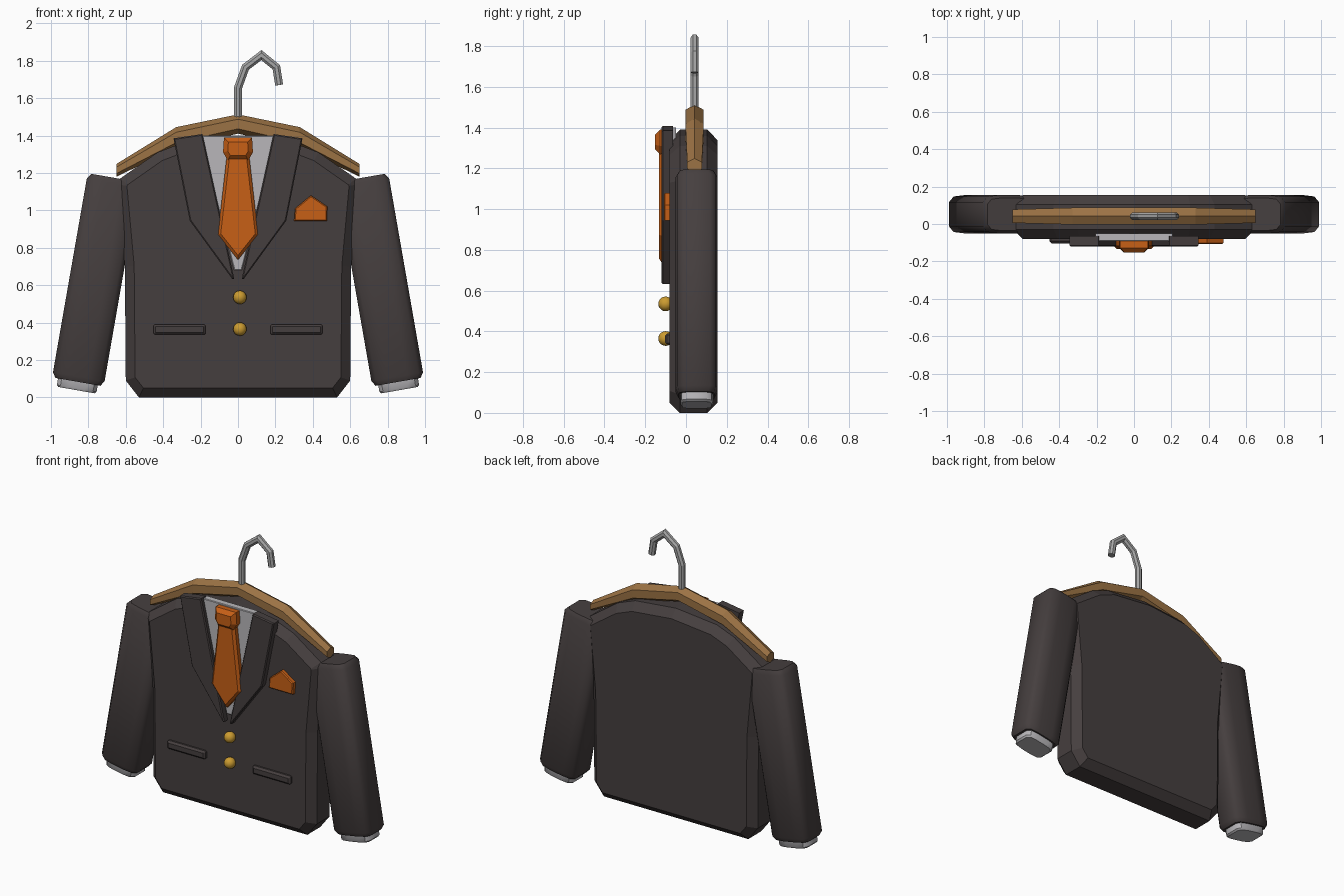
import bpy, bmesh, math
from mathutils import Vector, Matrix

cube = bpy.data.objects.get("Cube")
if cube:
    bpy.data.objects.remove(cube, do_unlink=True)


def material(name, rgb, rough=0.7):
    m = bpy.data.materials.new(name)
    m.use_nodes = True
    m.diffuse_color = (*rgb, 1)
    bsdf = next(n for n in m.node_tree.nodes if n.type == 'BSDF_PRINCIPLED')
    bsdf.inputs["Base Color"].default_value = (*rgb, 1)
    bsdf.inputs["Roughness"].default_value = rough
    return m


SUIT = material("charcoal_cloth", (0.06, 0.049, 0.049))
SHIRT = material("pale_grey_cloth", (0.48, 0.47, 0.49))
ORANGE = material("orange_silk", (0.57, 0.115, 0.008))
WOOD = material("brown_wood", (0.33, 0.17, 0.058))
STEEL = material("grey_steel", (0.38, 0.38, 0.38))
GOLD = material("gold_button", (0.6, 0.33, 0.03))


def finish(name, bm, mat, smooth=None):
    bmesh.ops.recalc_face_normals(bm, faces=bm.faces)
    mesh = bpy.data.meshes.new(name)
    bm.to_mesh(mesh)
    bm.free()
    mesh.materials.append(mat)
    ob = bpy.data.objects.new(name, mesh)
    bpy.context.collection.objects.link(ob)
    if smooth:
        bpy.ops.object.select_all(action='DESELECT')
        ob.select_set(True)
        bpy.context.view_layer.objects.active = ob
        bpy.ops.object.shade_smooth_by_angle(angle=math.radians(smooth))
    return ob


def loft(name, rings, mat, smooth=None):
    """Skin a list of equal rings and cap both ends."""
    bm = bmesh.new()
    loops = [[bm.verts.new(p) for p in ring] for ring in rings]
    n = len(loops[0])
    for a, b in zip(loops, loops[1:]):
        for i in range(n):
            bm.faces.new((a[i], a[(i + 1) % n], b[(i + 1) % n], b[i]))
    bm.faces.new(loops[0])
    bm.faces.new(loops[-1])
    return finish(name, bm, mat, smooth)


def plate(name, outline, front, back, chamfer, mat, both=False):
    """Extrude an x-z outline along y and chamfer its rim."""
    bm = bmesh.new()
    a = [bm.verts.new((x, front, z)) for x, z in outline]
    b = [bm.verts.new((x, back, z)) for x, z in outline]
    n = len(a)
    caps = [bm.faces.new(a), bm.faces.new(b)]
    for i in range(n):
        j = (i + 1) % n
        bm.faces.new((a[i], a[j], b[j], b[i]))
    bmesh.ops.recalc_face_normals(bm, faces=bm.faces)
    rim = [e for f in caps[:2 if both else 1] for e in f.edges]
    bmesh.ops.bevel(bm, geom=rim, offset=chamfer, segments=1,
                    affect='EDGES', clamp_overlap=True)
    return finish(name, bm, mat)


def mirrored(half):
    """Complete a symmetric outline; points on the centre line stay single."""
    return half + [(-x, z) for x, z in reversed(half) if x > 0]


# Jacket body
body = mirrored([(0.53, 0), (0.6, 0.09), (0.605, 0.7), (0.645, 1.14),
                 (0.63, 1.17), (0.43, 1.31), (0.3, 1.36), (0, 1.39)])
plate("jacket_body", body, -0.08, 0.154, 0.05, SUIT, both=True)

# Shirt front
plate("shirt_front", mirrored([(0.02, 0.68), (0.205, 1.4)]),
      -0.092, -0.05, 0.004, SHIRT)

# Tie
plate("tie_blade", mirrored([(0, 0.735), (0.108, 0.87), (0.06, 1.29)][::-1]),
      -0.133, -0.085, 0.015, ORANGE)
plate("tie_knot", mirrored([(0.055, 1.268), (0.08, 1.31), (0.075, 1.39)]),
      -0.152, -0.085, 0.025, ORANGE)

# Pocket square
plate("pocket_square", [(0.3, 0.943), (0.475, 0.943), (0.478, 1.02),
                        (0.39, 1.08), (0.305, 1.01)],
      -0.108, -0.07, 0.006, ORANGE)

# Sleeve cross-section
quarter = [(0.14, 0.065), (0.115, 0.095), (0.05, 0.103)]
upper = quarter + [(-x, y) for x, y in reversed(quarter)]
section = upper + [(-x, -y) for x, y in upper]


def arm_rings(side, stations):
    tilt = Matrix.Rotation(-side * math.radians(9.9), 4, 'Y')
    place = Matrix.Translation((side * 0.856, 0.052, 0.083)) @ tilt
    return [[place @ Vector((x * s, y * s, h)) for x, y in section]
            for h, s in stations]


for side, label in ((1, "left"), (-1, "right")):
    # Sleeve and shirt cuff
    loft(label + "_sleeve", arm_rings(side, [
        (0, 0.87), (0.028, 1), (1.08, 1), (1.108, 0.85)]), SUIT, 40)
    loft(label + "_cuff", arm_rings(side, [
        (-0.045, 0.7), (-0.035, 0.77), (0.03, 0.77)]), SHIRT, 40)

    # Lapel
    lapel = [(0.345, 1.385), (0.19, 1.408), (0.02, 0.635),
             (0.03, 0.632), (0.258, 0.945)]
    plate(label + "_lapel", [(side * x, z) for x, z in lapel],
          -0.12, -0.065, 0.014, SUIT)

    # Pocket flap
    flap = [(0.18, 0.335), (0.445, 0.335), (0.452, 0.342), (0.452, 0.383),
            (0.445, 0.39), (0.18, 0.39), (0.173, 0.383), (0.173, 0.342)]
    plate(label + "_pocket_flap", [(side * x, z) for x, z in flap],
          -0.104, -0.07, 0.012, SUIT)

# Buttons
for label, z in (("upper", 0.535), ("lower", 0.365)):
    bm = bmesh.new()
    bmesh.ops.create_uvsphere(bm, u_segments=16, v_segments=10, radius=0.036,
                              matrix=Matrix.Translation((0.01, -0.1, z)))
    finish(label + "_button", bm, GOLD, 40)

# Hanger bar: hexagonal sections along x (x, bottom, top, half depth)
bar = [(0.65, 1.18, 1.248, 0.036), (0.33, 1.335, 1.445, 0.045)]
bar = bar + [(0, 1.41, 1.513, 0.045)] + [(-x, *r) for x, *r in reversed(bar)]
rings = []
for x, low, high, d in bar:
    q = (high - low) / 4
    rings.append([(x, 0.042, high), (x, 0.042 + d, high - q),
                  (x, 0.042 + d, low + q), (x, 0.042, low),
                  (x, 0.042 - d, low + q), (x, 0.042 - d, high - q)])
loft("hanger_bar", rings, WOOD)

# Hanger hook: mitred octagonal rod
path = [Vector((x, 0.042, z)) for x, z in (
    (0, 1.48), (0, 1.655), (0.04, 1.765), (0.125, 1.83),
    (0.205, 1.765), (0.22, 1.67))]
rings = []
for i, p in enumerate(path):
    before = (p - path[max(i - 1, 0)]).normalized()
    after = (path[min(i + 1, len(path) - 1)] - p).normalized()
    along = (before + after).normalized()
    across = along.cross(Vector((0, 1, 0)))
    stretch = 1 / max(along.dot(before), along.dot(after))
    ring = []
    for k in range(8):
        t = math.tau * (k + 0.5) / 8
        ring.append(p + across * (0.023 * math.cos(t) * stretch)
                    + Vector((0, 0.022 * math.sin(t), 0)))
    rings.append(ring)
loft("hanger_hook", rings, STEEL)
